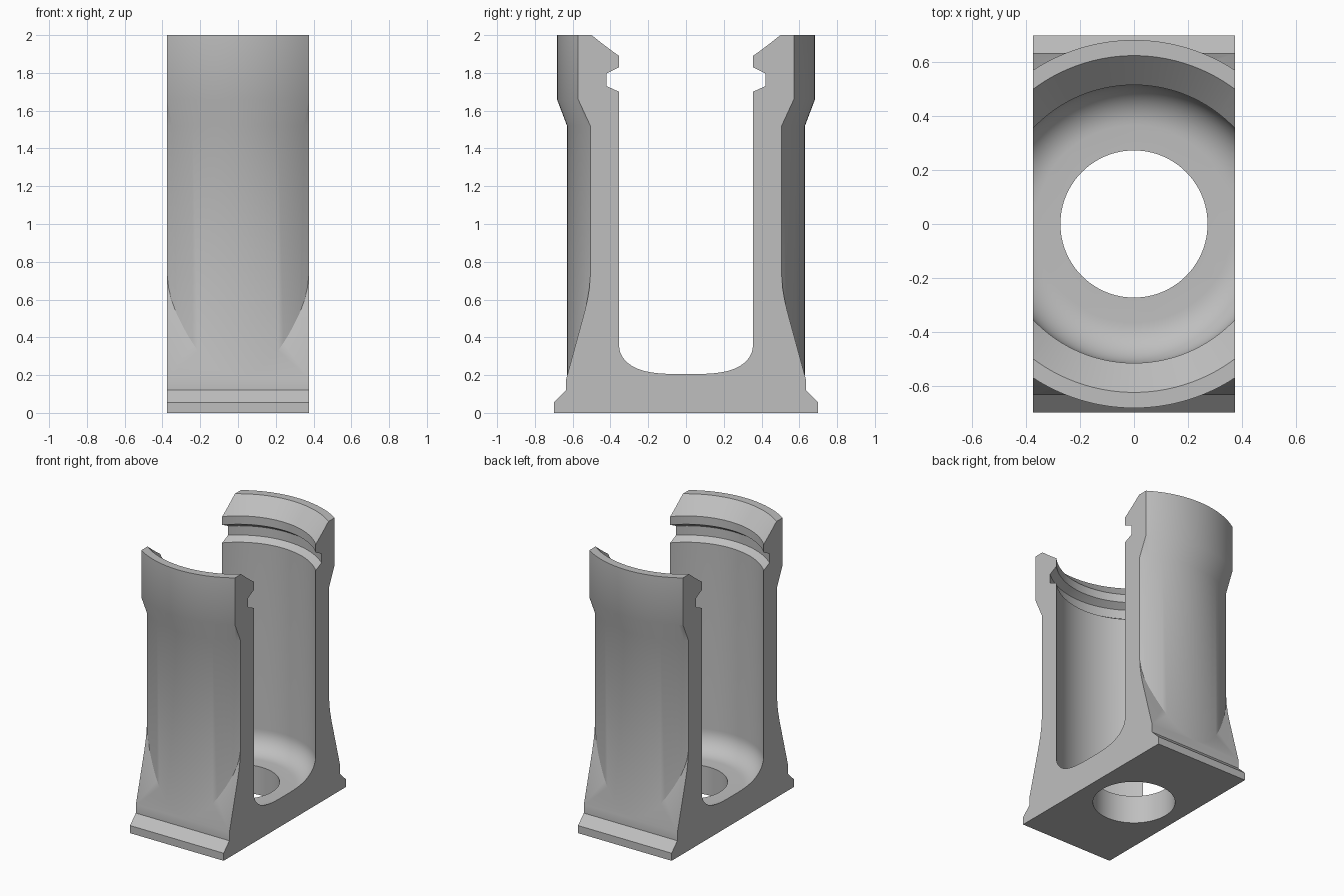
import bpy, bmesh, math

cube = bpy.data.objects.get("Cube")
if cube:
    bpy.data.objects.remove(cube, do_unlink=True)

HALF_WIDTH = 0.375
SEGMENTS = 128

grey = bpy.data.materials.new("plain grey")
grey.use_nodes = True
colour = (0.52, 0.52, 0.52, 1)
grey.diffuse_color = colour
grey.node_tree.nodes["Principled BSDF"].inputs["Base Color"].default_value = colour


def finish(name, bm):
    bmesh.ops.recalc_face_normals(bm, faces=bm.faces[:])
    mesh = bpy.data.meshes.new(name)
    bm.to_mesh(mesh)
    bm.free()
    mesh.materials.append(grey)
    obj = bpy.data.objects.new(name, mesh)
    bpy.context.collection.objects.link(obj)
    return obj


def lathe(name, profile):
    """Closed solid of revolution from (radius, z) points, capped at both ends."""
    bm = bmesh.new()
    rings = []
    for r, z in profile:
        rings.append([bm.verts.new((r * math.cos(math.tau * i / SEGMENTS),
                                    r * math.sin(math.tau * i / SEGMENTS), z))
                      for i in range(SEGMENTS)])
    for low, high in zip(rings, rings[1:]):
        for i in range(SEGMENTS):
            j = (i + 1) % SEGMENTS
            bm.faces.new((low[i], low[j], high[j], high[i]))
    bm.faces.new(rings[0][::-1])
    bm.faces.new(rings[-1])
    return finish(name, bm)


def prism(name, half_profile):
    """Symmetric (y, z) outline extruded across the full width."""
    outline = half_profile + [(-y, z) for y, z in reversed(half_profile)]
    bm = bmesh.new()
    face = bm.faces.new([bm.verts.new((-HALF_WIDTH, y, z)) for y, z in outline])
    side = bmesh.ops.extrude_face_region(bm, geom=[face])["geom"]
    verts = [v for v in side if isinstance(v, bmesh.types.BMVert)]
    bmesh.ops.translate(bm, verts=verts, vec=(2 * HALF_WIDTH, 0, 0))
    return finish(name, bm)


def boolean(target, tool, operation):
    mod = target.modifiers.new(operation.title(), "BOOLEAN")
    mod.operation = operation
    mod.solver = "EXACT"
    mod.object = tool
    bpy.context.view_layer.objects.active = target
    bpy.ops.object.modifier_apply(modifier=mod.name)
    bpy.data.objects.remove(tool, do_unlink=True)


# Round outer shell with a thicker collar, trimmed to two flat sides
body = lathe("clip_bracket", [(0.63, 0.03), (0.63, 1.52), (0.683, 1.66), (0.683, 2.0)])
boolean(body, prism("side_trim", [(0.8, -0.1), (0.8, 2.1)]), "INTERSECT")

# Flared foot with a chamfered ledge, blending into the arms
foot = prism("foot", [(0.70, 0), (0.70, 0.055), (0.634, 0.12), (0.634, 0.18),
                      (0.536, 0.54), (0.522, 0.60), (0.512, 0.66), (0.506, 0.73)])
boolean(body, foot, "UNION")

# Inner bore: filleted floor, snap groove, lip and flared mouth
R, FLOOR, FILLET = 0.516, 0.205, 0.15
bore = []
for i in range(13):
    a = math.pi / 2 * i / 12
    bore.append((R - FILLET + FILLET * math.sin(a), FLOOR + FILLET - FILLET * math.cos(a)))
bore += [(R, 1.70), (0.563, 1.73), (0.563, 1.797), (R, 1.83), (R, 1.89),
         (0.625, 2.0), (0.725, 2.1)]
boolean(body, lathe("bore_cutter", bore), "DIFFERENCE")

# Round hole through the floor
boolean(body, lathe("hole_cutter", [(0.273, -0.1), (0.273, 0.3)]), "DIFFERENCE")

# Smooth the curved walls, keep the hard edges
bpy.ops.object.select_all(action="DESELECT")
body.select_set(True)
bpy.context.view_layer.objects.active = body
bpy.ops.object.shade_smooth_by_angle(angle=math.radians(25))
